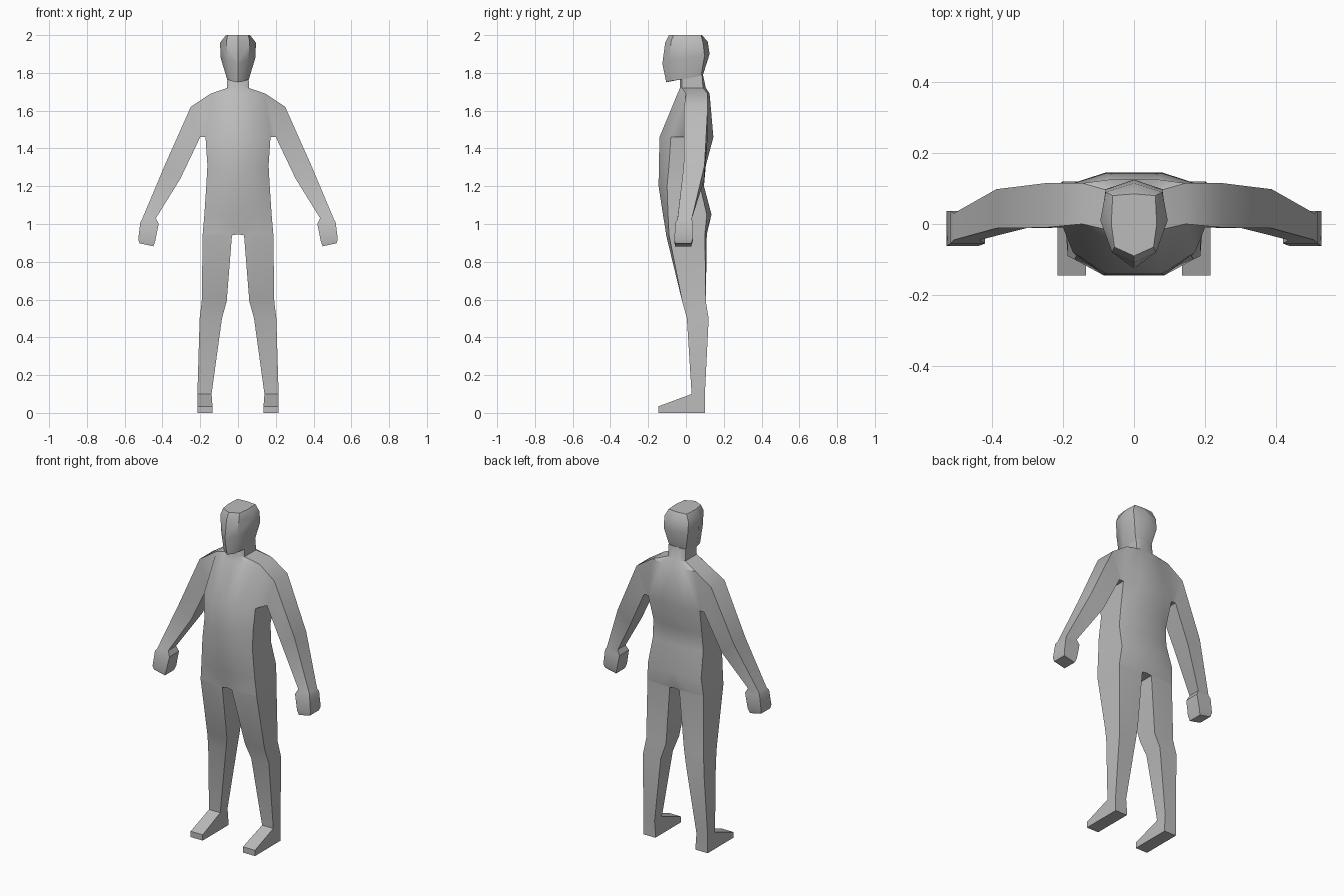
import bpy, bmesh

cube = bpy.data.objects.get("Cube")
if cube:
    bpy.data.objects.remove(cube, do_unlink=True)

grey = bpy.data.materials.new("neutral grey")
grey.use_nodes = True
grey.diffuse_color = (0.5, 0.5, 0.5, 1)
grey.node_tree.nodes["Principled BSDF"].inputs["Base Color"].default_value = (0.5, 0.5, 0.5, 1)


def bridge(bm, a, b, skip=()):
    """Join two closed rings of equal length with quads."""
    n = len(a)
    for i in range(n):
        if i not in skip:
            bm.faces.new((a[i], a[(i + 1) % n], b[(i + 1) % n], b[i]))


def ring(bm, points):
    return [bm.verts.new(p) for p in points]


def finish(bm, name):
    """Mirror the left half across x = 0 and shade it."""
    seam = [f for f in bm.faces if all(abs(v.co.x) < 1e-5 for v in f.verts)]
    bmesh.ops.delete(bm, geom=seam, context="FACES")
    bmesh.ops.recalc_face_normals(bm, faces=bm.faces)
    mesh = bpy.data.meshes.new(name)
    bm.to_mesh(mesh)
    bm.free()
    mesh.materials.append(grey)
    obj = bpy.data.objects.new(name, mesh)
    bpy.context.collection.objects.link(obj)
    bpy.ops.object.select_all(action="DESELECT")
    obj.select_set(True)
    bpy.context.view_layer.objects.active = obj
    mirror = obj.modifiers.new("mirror", "MIRROR")
    mirror.merge_threshold = 0.001
    bpy.ops.object.modifier_apply(modifier=mirror.name)
    bpy.ops.object.shade_smooth_by_angle(angle=0.6)


# Leg, trunk and neck sections:
# z, x inner, x middle, x outer, y front, y outer front, y outer back, y back
sections = [
    (0.00, .135, .175, .215, -.145, -.145, .10, .10),   # sole
    (0.035, .135, .175, .215, -.145, -.145, .10, .10),  # toe top
    (0.10, .14, .175, .215, .03, .03, .10, .10),        # ankle
    (0.50, .085, .14, .203, .005, .005, .12, .12),      # shin
    (0.59, .06, .12, .192, -.02, -.02, .105, .105),     # knee
    (0.94, .032, .09, .187, -.105, -.09, .10, .11),     # crotch
    (0.945, 0, .09, .187, -.105, -.09, .10, .11),
    (1.05, 0, .09, .178, -.122, -.095, .11, .135),      # seat
    (1.20, 0, .085, .168, -.145, -.10, .075, .095),     # waist
    (1.31, 0, .085, .162, -.143, -.09, .08, .105),
    (1.46, 0, .08, .172, -.14, -.08, .115, .145),       # armpit
    (1.69, 0, .07, .145, -.045, .0, .115, .125),        # shoulder
    (1.72, 0, .03, .058, -.032, -.02, .09, .105),       # neck base
    (1.79, 0, .03, .056, -.03, -.02, .085, .09),
]

bm = bmesh.new()
rings = []
for z, xi, xm, xo, yf, yfo, ybo, yb in sections:
    rings.append(ring(bm, [(xi, yf, z), (xm, yf, z), (xo, yfo, z),
                           (xo, ybo, z), (xm, yb, z), (xi, yb, z)]))
ARMPIT, SHOULDER = 10, 11
for i in range(len(rings) - 1):
    # The outer face beside the chest is left open for the arm
    bridge(bm, rings[i], rings[i + 1], skip=(2,) if i == ARMPIT else ())
bm.faces.new(rings[0])
bm.faces.new(rings[-1])

# Arm sections: x and z of the inner edge, x and z of the outer edge, y front, y back
arm = [
    (.20, 1.46, .25, 1.62, -.01, .115),    # upper arm
    (.305, 1.24, .388, 1.31, -.012, .098), # elbow
    (.435, 1.03, .508, 1.025, -.045, .03), # wrist
    (.42, 1.00, .517, 1.01, -.055, .036),  # hand
    (.438, .91, .528, .92, -.062, .036),
    (.448, .882, .522, .898, -.058, .028), # fist end
]
low, high = rings[ARMPIT], rings[SHOULDER]
previous = [low[2], low[3], high[3], high[2]]
for xa, za, xb, zb, yf, yb in arm:
    current = ring(bm, [(xa, yf, za), (xa, yb, za), (xb, yb, zb), (xb, yf, zb)])
    bridge(bm, previous, current)
    previous = current
bm.faces.new(previous)
finish(bm, "body")

# Head: half sections running from the face centre to the back centre
head = [
    [(0, -.105, 1.75), (.035, -.085, 1.757), (.057, -.02, 1.765), (.056, .08, 1.785), (0, .09, 1.79)],
    [(0, -.125, 1.85), (.053, -.085, 1.87), (.092, .01, 1.88), (.08, .098, 1.89), (0, .125, 1.90)],
    [(0, -.11, 1.96), (.062, -.08, 1.965), (.095, .01, 1.96), (.08, .09, 1.96), (0, .115, 1.965)],
    [(0, -.09, 2.0), (.055, -.065, 2.0), (.064, .0, 2.0), (.06, .08, 2.0), (0, .085, 2.0)],
]
bm = bmesh.new()
rings = [ring(bm, points) for points in head]
for a, b in zip(rings, rings[1:]):
    bridge(bm, a, b)
bm.faces.new(rings[0])
bm.faces.new(rings[-1])
finish(bm, "head")
